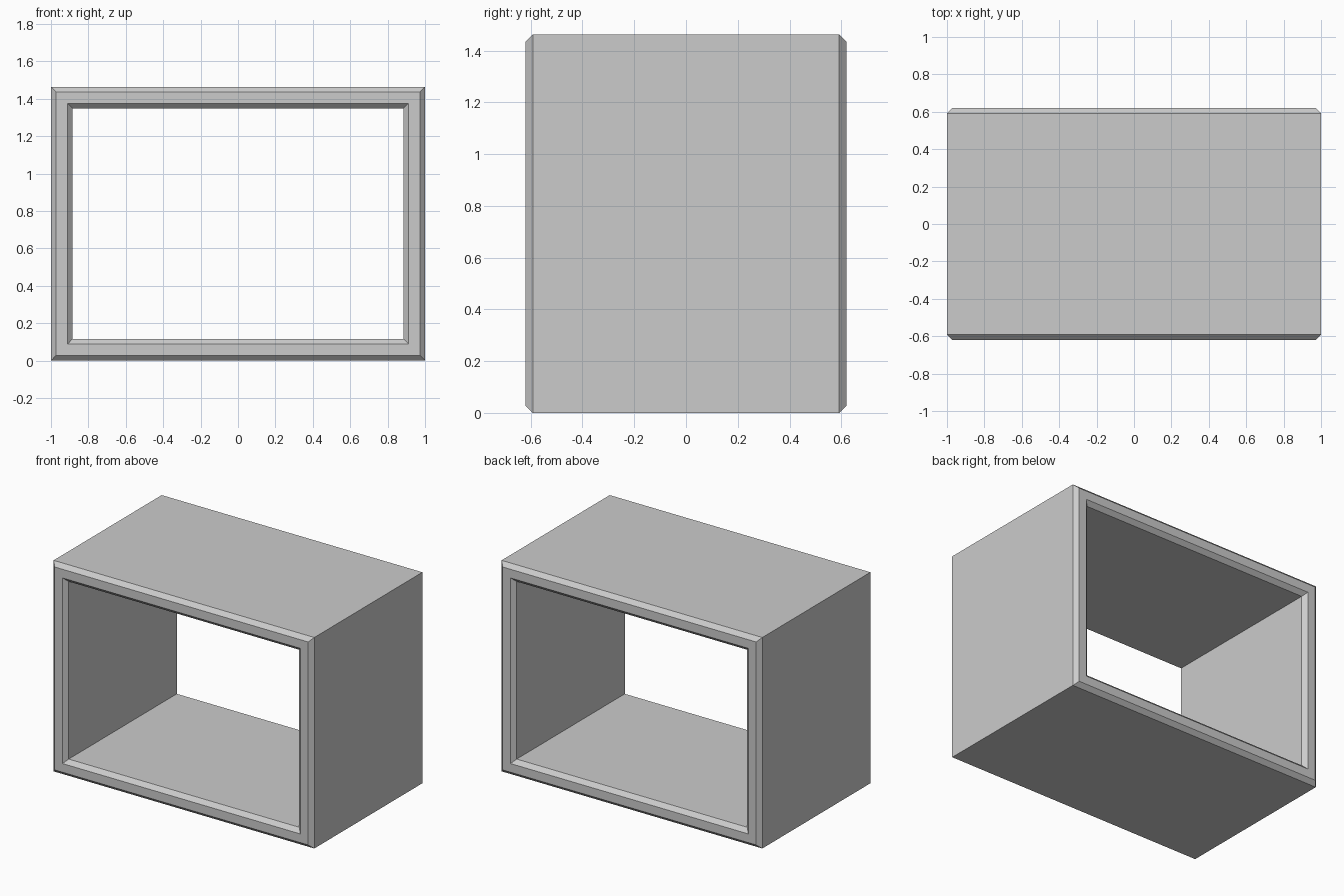
import bpy, bmesh

if "Cube" in bpy.data.objects:
    bpy.data.objects.remove(bpy.data.objects["Cube"])

WIDTH, DEPTH, HEIGHT = 2.0, 1.24, 1.463
WALL, CHAMFER = 0.116, 0.028

# Wall cross-section: (inset from the outer rectangle, y), chamfered on all four edges
h = DEPTH / 2
profile = [(0, -h + CHAMFER), (CHAMFER, -h), (WALL - CHAMFER, -h), (WALL, -h + CHAMFER),
           (WALL, h - CHAMFER), (WALL - CHAMFER, h), (CHAMFER, h), (0, h - CHAMFER)]

# Sweep the section around the four mitred corners
bm = bmesh.new()
rings = []
for sx, top in ((-1, 0), (1, 0), (1, 1), (-1, 1)):
    rings.append([bm.verts.new((sx * (WIDTH / 2 - d), y, HEIGHT - d if top else d))
                  for d, y in profile])
n = len(profile)
for i in range(4):
    a, b = rings[i], rings[(i + 1) % 4]
    for j in range(n):
        k = (j + 1) % n
        bm.faces.new((a[j], b[j], b[k], a[k]))
bmesh.ops.recalc_face_normals(bm, faces=bm.faces)

# Open box frame
mesh = bpy.data.meshes.new("open_box_frame")
bm.to_mesh(mesh)
bm.free()
bpy.context.collection.objects.link(bpy.data.objects.new("open_box_frame", mesh))
